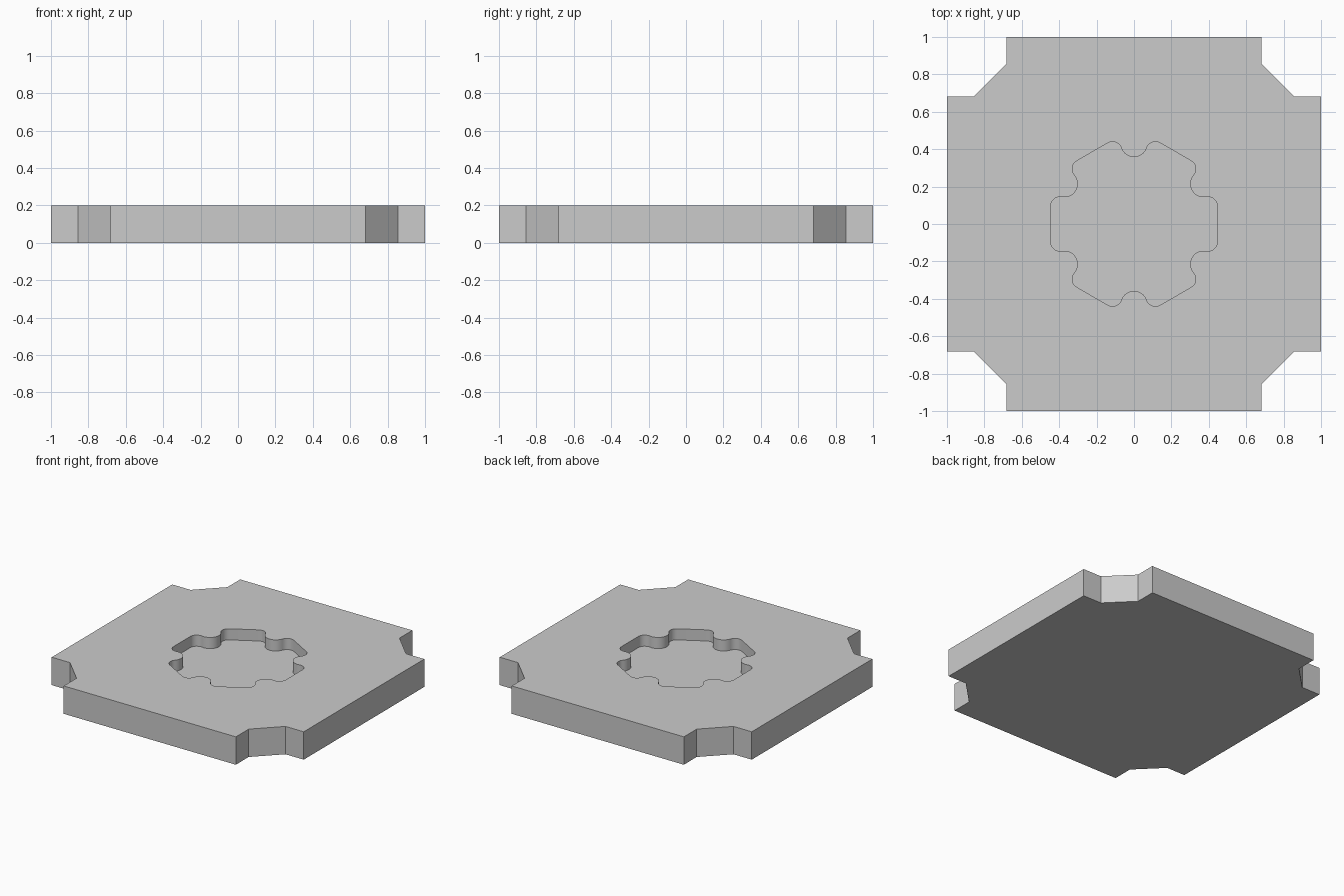
import bpy, bmesh, math
from mathutils import Vector, Matrix

old = bpy.data.objects.get("Cube")
if old:
    bpy.data.objects.remove(old)

HEIGHT = 0.2
RECESS_DEPTH = 0.08

grey = bpy.data.materials.new("light grey")
grey.use_nodes = True
colour = (0.6, 0.6, 0.6, 1)
grey.diffuse_color = colour
grey.node_tree.nodes["Principled BSDF"].inputs["Base Color"].default_value = colour


def prism(name, outline, bottom, top):
    """Extrude a flat outline from one height to another."""
    bm = bmesh.new()
    face = bm.faces.new([bm.verts.new((p.x, p.y, bottom)) for p in outline])
    grown = bmesh.ops.extrude_face_region(bm, geom=[face])["geom"]
    verts = [v for v in grown if isinstance(v, bmesh.types.BMVert)]
    bmesh.ops.translate(bm, verts=verts, vec=(0, 0, top - bottom))
    bmesh.ops.recalc_face_normals(bm, faces=bm.faces)
    mesh = bpy.data.meshes.new(name)
    bm.to_mesh(mesh)
    bm.free()
    mesh.materials.append(grey)
    obj = bpy.data.objects.new(name, mesh)
    bpy.context.collection.objects.link(obj)
    return obj


def arc(cx, cy, radius, start, end, steps):
    angles = [math.radians(start + (end - start) * i / steps) for i in range(steps + 1)]
    return [Vector((cx + radius * math.cos(a), cy + radius * math.sin(a))) for a in angles]


def repeat_around(points, count):
    """Repeat a run of points clockwise around the centre."""
    return [Matrix.Rotation(-math.tau * k / count, 2) @ p
            for k in range(count) for p in points]


# Square slab with a stepped, chamfered notch at each corner
corner = [Vector(p) for p in ((0.683, 1), (0.683, 0.855), (0.855, 0.683), (1, 0.683))]
slab = prism("slab", repeat_around(corner, 4), 0, HEIGHT)

# Six-lobed recess: each scallop is a notch between two rounded lobe corners
scallop = (arc(-0.115, 0.39, 0.05, 120, 19, 10)
           + arc(0, 0.4296, 0.0716, 199, 341, 14)[1:-1]
           + arc(0.115, 0.39, 0.05, 161, 60, 10))
cutter = prism("recess_cutter", repeat_around(scallop, 6), HEIGHT - RECESS_DEPTH, HEIGHT + 0.1)
cutter.hide_render = True

cut = slab.modifiers.new("recess", "BOOLEAN")
cut.operation = "DIFFERENCE"
cut.solver = "EXACT"
cut.object = cutter
bpy.ops.object.select_all(action="DESELECT")
slab.select_set(True)
bpy.context.view_layer.objects.active = slab
bpy.ops.object.modifier_apply(modifier=cut.name)
bpy.data.objects.remove(cutter)
bpy.ops.object.shade_smooth_by_angle(angle=math.radians(30))
